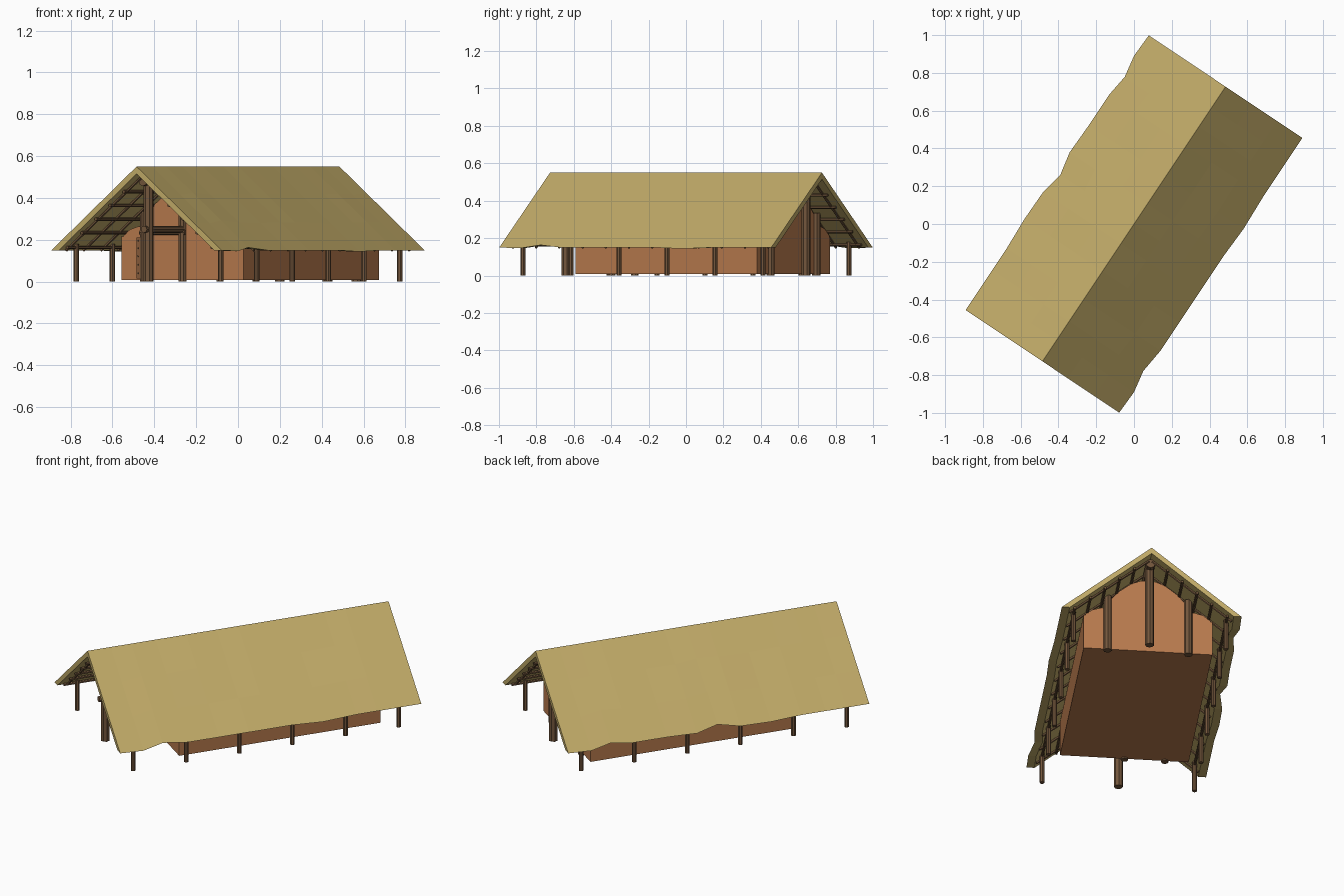
import bpy, bmesh, math, random
from mathutils import Vector, Matrix

if "Cube" in bpy.data.objects:
    bpy.data.objects.remove(bpy.data.objects["Cube"])
random.seed(4)

TURN = Matrix.Rotation(-math.atan2(0.555, 0.832), 4, 'Z')   # the house stands diagonally


def material(name, rgb):
    m = bpy.data.materials.new(name)
    m.diffuse_color = (*rgb, 1)
    m.use_nodes = True
    m.node_tree.nodes["Principled BSDF"].inputs["Base Color"].default_value = m.diffuse_color
    return m


THATCH = material("straw thatch", (0.54, 0.41, 0.14))
CLAY = material("clay wall", (0.48, 0.195, 0.075))
WOOD = material("dark timber", (0.17, 0.093, 0.045))
PLANK = material("door plank", (0.25, 0.11, 0.045))


def finish(bm, name, mat):
    bmesh.ops.recalc_face_normals(bm, faces=bm.faces)
    bm.transform(TURN)
    me = bpy.data.meshes.new(name)
    bm.to_mesh(me)
    bm.free()
    me.materials.append(mat)
    ob = bpy.data.objects.new(name, me)
    bpy.context.collection.objects.link(ob)
    return ob


def poles(name, segments, r, sides=8, mat=WOOD):
    """Round timbers between pairs of points, joined in one object."""
    bm = bmesh.new()
    for a, b in segments:
        a, b = Vector(a), Vector(b)
        d = b - a
        mtx = Matrix.Translation((a + b) / 2) @ d.to_track_quat('Z', 'Y').to_matrix().to_4x4()
        bmesh.ops.create_cone(bm, cap_ends=True, segments=sides, radius1=r, radius2=r,
                              depth=d.length, matrix=mtx)
    return finish(bm, name, mat)


def prism(name, profile, y0, y1, mat):
    """Extrude an (x, z) profile along the length of the house."""
    bm = bmesh.new()
    f = bm.faces.new([bm.verts.new((x, y0, z)) for x, z in profile])
    g = bmesh.ops.extrude_face_region(bm, geom=[f])
    bmesh.ops.translate(bm, vec=(0, y1 - y0, 0),
                        verts=[v for v in g['geom'] if isinstance(v, bmesh.types.BMVert)])
    return finish(bm, name, mat)


SLOPE = 0.40 / 0.489


def under(x):
    return 0.515 - SLOPE * abs(x)


# thatched roof: cross-section swept in stations with a ragged eave
stations = [-0.874, -0.74, -0.62, -0.48, -0.3, -0.125, 0, 0.127, 0.3, 0.5, 0.62, 0.74, 0.874]
ragged = {0: 0.02, 0.62: 0.016, -0.125: -0.005, 0.127: -0.005, 0.74: -0.005, -0.3: -0.008}
bm = bmesh.new()
rings = []
for y in stations:
    inner = abs(y) < 0.8
    pts = []
    wl = 0.489 - ragged.get(y, 0)
    wr = 0.489 - ragged.get(-y if y else 9, 0)

    def wob():
        return random.uniform(-0.003, 0.003) if inner else 0
    for s, w in ((-1, wl), (1, wr)):
        outer = [(s * w * t, 0.55 - SLOPE * w * t + (wob() if 0 < t < 1 else 0))
                 for t in (1, 0.67, 0.33)]
        outer.insert(0, (s * (w - 0.043), 0.55 - SLOPE * w))
        pts.append(outer)
    ring = pts[0] + [(0, 0.55)] + pts[1][::-1] + [(0, 0.515)]
    rings.append([bm.verts.new((x, y, z)) for x, z in ring])
n = len(rings[0])
for a, b in zip(rings, rings[1:]):
    for i in range(n):
        bm.faces.new((a[i], a[(i + 1) % n], b[(i + 1) % n], b[i]))
bm.faces.new(rings[0])
bm.faces.new(rings[-1][::-1])
finish(bm, "thatched_roof", THATCH)

# clay walls: low block and lobed gables
W, YF, YB = 0.35, -0.477, 0.69
prism("clay_walls", [(-W, 0.008), (W, 0.008), (W, 0.215), (-W, 0.215)], YF, YB, CLAY)
half = [(W, 0.008), (W, 0.2), (0.335, 0.225), (0.30, 0.25), (0.25, 0.265), (0.225, 0.26),
        (0.21, 0.31), (0.16, 0.37), (0.09, 0.425), (0.04, 0.445)]
gable = half + [(-x, z) for x, z in reversed(half)]
prism("front_gable", gable, YF - 0.001, YF + 0.03, CLAY)
prism("back_gable", gable, YB - 0.03, YB + 0.001, CLAY)

# posts
rows = [-0.771 + 0.3084 * i for i in range(6)]
poles("eave_posts", [((s * 0.415, y, 0), (s * 0.415, y, 0.18)) for s in (-1, 1) for y in rows], 0.0135)
poles("gable_posts", [((0, y, 0), (0, y, 0.47)) for y in (-0.771, 0.771)], 0.024)
poles("back_wall_posts", [((s * 0.22, YB, 0), (s * 0.22, YB, under(0.22))) for s in (-1, 1)], 0.023)
poles("front_wall_posts", [((0, YF, 0), (0, YF, 0.48)), ((-0.22, YF, 0), (-0.22, YF, under(0.22)))], 0.02)

# ridge pole, tie beam and lintel
poles("ridge_pole", [((0, -0.82, 0.483), (0, 0.82, 0.483))], 0.026)
poles("tie_beam", [((0, -0.81, 0.25), (0, YF + 0.03, 0.25))], 0.017)
poles("door_lintel", [((-0.24, YF - 0.005, 0.235), (0.02, YF - 0.005, 0.235))], 0.012)

# door leaf edge with pegs
prism("door_leaf", [(-0.26, 0.015), (-0.2, 0.015), (-0.2, 0.21), (-0.26, 0.21)], YF - 0.009, YF, PLANK)
poles("door_pegs", [((-0.25, YF - 0.013, z), (-0.25, YF, z))
                    for z in (0.04, 0.08, 0.12, 0.16, 0.195)], 0.004, 6)

# roof frame: rafters and purlins under the thatch
rafters = []
for i in range(12):
    y = -0.82 + 1.64 * i / 11
    for s in (-1, 1):
        rafters.append(((s * 0.01, y, under(0.01) - 0.01), (s * 0.44, y, under(0.44) - 0.006)))
poles("rafters", rafters, 0.007, 6)
purlins = []
for x in (0.09, 0.17, 0.25, 0.33, 0.415):
    for s in (-1, 1):
        purlins.append(((s * x, -0.85, under(x) - 0.012), (s * x, 0.85, under(x) - 0.012)))
poles("purlins", purlins, 0.008, 6)
